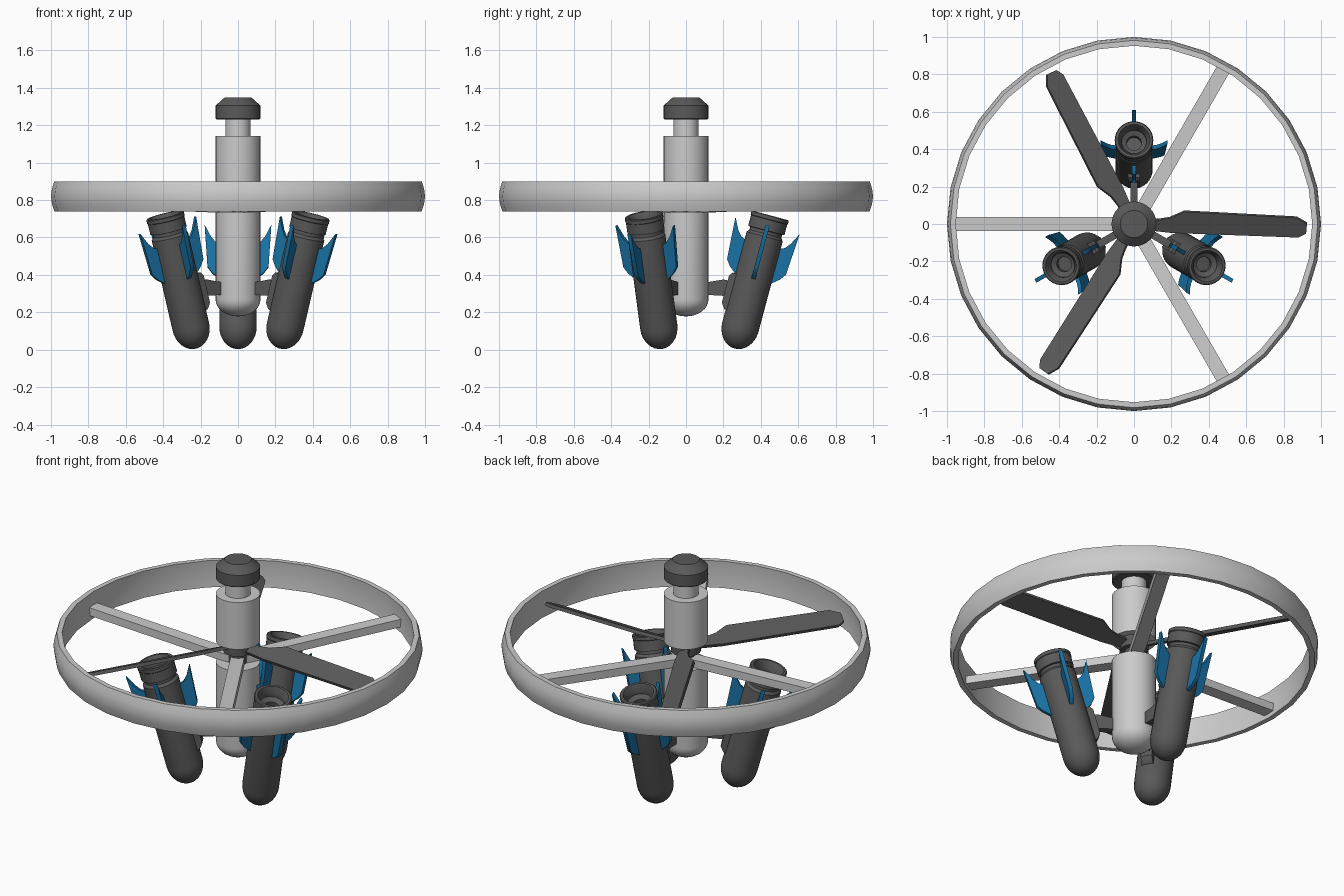
import bpy, bmesh
from math import sin, cos, pi, radians
from mathutils import Matrix, Vector

if "Cube" in bpy.data.objects:
    bpy.data.objects.remove(bpy.data.objects["Cube"])

blue = bpy.data.materials.new("fin_blue")
blue.diffuse_color = (0.01, 0.17, 0.38, 1)
blue.use_nodes = True
blue.node_tree.nodes["Principled BSDF"].inputs["Base Color"].default_value = blue.diffuse_color
dark = bpy.data.materials.new("dark_grey")
dark.diffuse_color = (0.1, 0.1, 0.1, 1)
dark.use_nodes = True
dark.node_tree.nodes["Principled BSDF"].inputs["Base Color"].default_value = dark.diffuse_color


def finish(name, bm, mat=None, matrix=None, angle=35):
    bmesh.ops.remove_doubles(bm, verts=bm.verts, dist=1e-5)
    bmesh.ops.recalc_face_normals(bm, faces=bm.faces)
    me = bpy.data.meshes.new(name)
    bm.to_mesh(me)
    bm.free()
    ob = bpy.data.objects.new(name, me)
    bpy.context.collection.objects.link(ob)
    if mat:
        me.materials.append(mat)
    if matrix:
        ob.matrix_world = matrix
    bpy.ops.object.select_all(action='DESELECT')
    ob.select_set(True)
    bpy.context.view_layer.objects.active = ob
    bpy.ops.object.shade_smooth_by_angle(angle=radians(angle))
    return ob


def lathe(name, profile, mat=None, matrix=None, n=32, closed=False):
    """Revolve (radius, z) points about z."""
    bm = bmesh.new()
    vs = [bm.verts.new((r, 0, z)) for r, z in profile]
    pairs = list(zip(vs, vs[1:])) + ([(vs[-1], vs[0])] if closed else [])
    es = [bm.edges.new(p) for p in pairs]
    bmesh.ops.spin(bm, geom=vs + es, axis=(0, 0, 1), cent=(0, 0, 0),
                   angle=2 * pi, steps=n, use_duplicate=False)
    return finish(name, bm, mat, matrix)


def prism(name, pts, offset, mat=None, matrix=None):
    """Extrude a flat outline by an offset vector."""
    bm = bmesh.new()
    off = Vector(offset)
    a = [bm.verts.new(Vector(p) - off / 2) for p in pts]
    b = [bm.verts.new(Vector(p) + off / 2) for p in pts]
    bm.faces.new(a)
    bm.faces.new(b)
    for i in range(len(a)):
        j = (i + 1) % len(a)
        bm.faces.new((a[i], a[j], b[j], b[i]))
    return finish(name, bm, mat, matrix)


def nose(r, length, z0, n=8):
    """Rounded end profile from the tip upwards."""
    return [(r * sin(i * pi / 2 / n), z0 + length * (1 - cos(i * pi / 2 / n)))
            for i in range(n + 1)]


def rot(deg):
    return Matrix.Rotation(radians(deg), 4, 'Z')


# Guard ring with a slightly barrelled outer face
lathe("guard_ring", [(0.982, 0.74), (0.995, 0.78), (1.0, 0.82), (0.995, 0.86),
                     (0.982, 0.90), (0.953, 0.90), (0.96, 0.82), (0.953, 0.74)],
      n=32, closed=True)

# Central body: lower pod, shaft, upper housing, neck and cap
lathe("lower_body", nose(0.12, 0.09, 0.178) + [(0.12, 0.735), (0, 0.735)])
lathe("rotor_shaft", [(0, 0.73), (0.05, 0.73), (0.05, 0.88), (0, 0.88)], dark)
lathe("rotor_hub", [(0, 0.80), (0.08, 0.80), (0.08, 0.862), (0, 0.862)], dark)
lathe("upper_body", [(0, 0.862), (0.12, 0.862), (0.12, 1.143), (0.068, 1.143),
                     (0.068, 1.235), (0, 1.235)])
lathe("top_cap", [(0, 1.232), (0.115, 1.232), (0.12, 1.237), (0.12, 1.305),
                  (0.073, 1.347), (0, 1.347)], dark)

# Outline of one rotor blade: (radius, chord)
blade = [(0.05, 0.027), (0.13, 0.027), (0.19, 0.037), (0.27, 0.075), (0.87, 0.04),
         (0.925, 0.005), (0.92, -0.053), (0.88, -0.075), (0.2, -0.048), (0.05, -0.03)]
pitch = Matrix.Translation((0, 0, 0.832)) @ Matrix.Rotation(radians(24), 4, 'X')

# Outline of one bottle fin: (distance from axis, height along axis)
fin = [(0.08, 0.37), (0.098, 0.385), (0.138, 0.418), (0.163, 0.452), (0.178, 0.682),
       (0.145, 0.618), (0.12, 0.588), (0.08, 0.57)]

# Bottle profile with neck groove, rim and recessed nozzle
bottle = nose(0.1, 0.12, 0) + [
    (0.1, 0.62), (0.088, 0.635), (0.088, 0.652), (0.1, 0.654), (0.1, 0.712),
    (0.103, 0.715), (0.103, 0.733), (0.098, 0.737), (0.085, 0.737), (0.067, 0.70),
    (0.067, 0.68), (0.04, 0.665), (0.04, 0.63), (0, 0.63)]

for i in range(3):
    # Light struts rising gently to the ring
    prism(f"strut_{i}", [(0, 0, 0.728), (0.96, 0, 0.768), (0.96, 0, 0.815), (0, 0, 0.775)],
          (0, 0.075, 0), None, rot(60 + 120 * i))
    # Pitched rotor blades
    prism(f"rotor_blade_{i}", [(r, c, 0) for r, c in blade], (0, 0, 0.02),
          dark, rot(120 * i) @ pitch)

    # Tilted bottle with four swept fins
    side = rot(90 + 120 * i)
    tilt = side @ Matrix.Translation((0.26, 0, 0.006)) @ Matrix.Rotation(radians(15), 4, 'Y')
    lathe(f"bottle_{i}", bottle, dark, tilt)
    for k in range(4):
        prism(f"bottle_fin_{i}_{k}", [(r, 0, s) for r, s in fin], (0, 0.022, 0),
              blue, tilt @ rot(90 * k))

    # Mounting arm and saddle plate
    prism(f"mount_arm_{i}", [(0.08, 0, 0.295), (0.25, 0, 0.285), (0.25, 0, 0.365),
                             (0.2, 0, 0.375), (0.08, 0, 0.355)], (0, 0.04, 0), dark, side)
    prism(f"mount_plate_{i}", [(-0.08, 0, 0.18), (-0.108, 0, 0.19), (-0.13, 0, 0.22),
                               (-0.13, 0, 0.37), (-0.115, 0, 0.39), (-0.08, 0, 0.39)],
          (0, 0.065, 0), dark, tilt)
